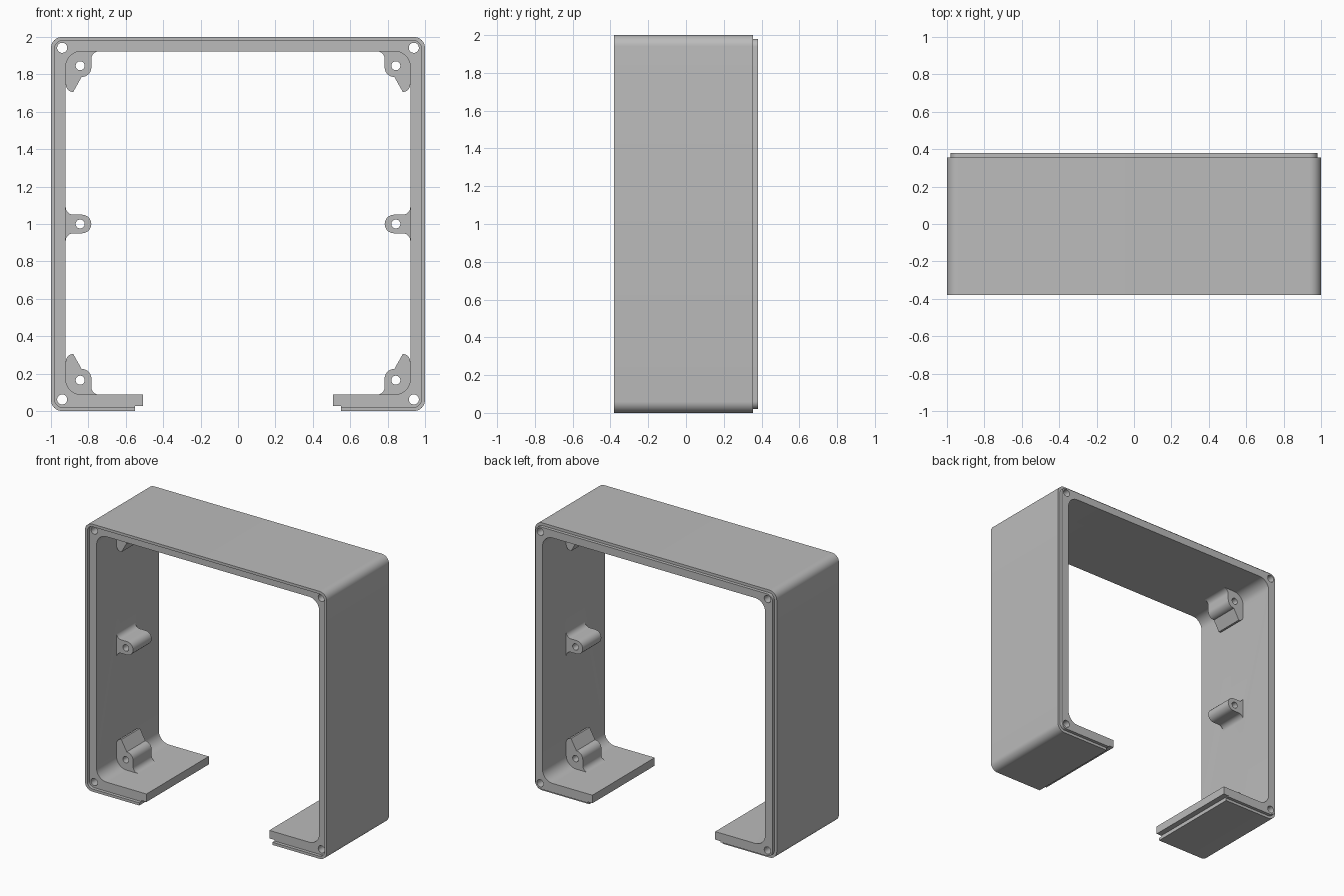
import bpy, bmesh
from math import sin, cos, radians, pi

cube = bpy.data.objects.get("Cube")
if cube:
    bpy.data.objects.remove(cube, do_unlink=True)

grey = bpy.data.materials.new("plain_grey")
grey.use_nodes = True
grey.diffuse_color = (0.5, 0.5, 0.5, 1)
grey.node_tree.nodes["Principled BSDF"].inputs["Base Color"].default_value = (0.5, 0.5, 0.5, 1)


def arc(cx, cz, r, a0, a1, n=10):
    angles = [radians(a0 + (a1 - a0) * i / n) for i in range(n + 1)]
    return [(cx + r * cos(a), cz + r * sin(a)) for a in angles]


def rounded_rect(x, z0, z1, r):
    return (arc(x - r, z1 - r, r, 0, 90) + arc(r - x, z1 - r, r, 90, 180)
            + arc(r - x, z0 + r, r, 180, 270) + arc(x - r, z0 + r, r, 270, 360))


def box(x, z0, z1):
    return [(-x, z0), (x, z0), (x, z1), (-x, z1)]


def circle(x, z, r, n=32):
    return [(x + r * cos(2 * pi * i / n), z + r * sin(2 * pi * i / n)) for i in range(n)]


def prism(name, profile, y0, y1):
    """Extrude an x-z profile along y."""
    bm = bmesh.new()
    face = bm.faces.new([bm.verts.new((x, y0, z)) for x, z in profile])
    ext = bmesh.ops.extrude_face_region(bm, geom=[face])["geom"]
    bmesh.ops.translate(bm, vec=(0, y1 - y0, 0),
                        verts=[v for v in ext if isinstance(v, bmesh.types.BMVert)])
    bmesh.ops.recalc_face_normals(bm, faces=bm.faces)
    mesh = bpy.data.meshes.new(name)
    bm.to_mesh(mesh)
    bm.free()
    mesh.materials.append(grey)
    obj = bpy.data.objects.new(name, mesh)
    bpy.context.collection.objects.link(obj)
    return obj


def combine(target, operation, profile, y0, y1):
    tool = prism("helper", profile, y0, y1)
    tool.hide_render = True
    mod = target.modifiers.new("combine", 'BOOLEAN')
    mod.operation = operation
    mod.solver = 'EXACT'
    mod.object = tool
    bpy.context.view_layer.objects.active = target
    bpy.ops.object.modifier_apply(modifier=mod.name)
    bpy.data.objects.remove(tool, do_unlink=True)


FRONT, BACK, STEP = -0.38, 0.38, 0.024
WALL, FLOOR, CEILING = 0.921, 0.088, 1.923

# Outer shell with a raised back lip and a matching front recess
frame = prism("enclosure_frame", rounded_rect(1, 0, 2, 0.06), FRONT, BACK - STEP)
lip = rounded_rect(0.98, 0.02, 1.98, 0.042)
combine(frame, 'UNION', lip, 0.2, BACK)
combine(frame, 'DIFFERENCE', lip, FRONT - 0.1, FRONT + STEP)

# Hollow inside, open bottom gap and stepped gap edges
combine(frame, 'DIFFERENCE', rounded_rect(WALL, FLOOR, CEILING, 0.083), -1, 1)
combine(frame, 'DIFFERENCE', box(0.508, -0.1, 0.3), -1, 1)
combine(frame, 'DIFFERENCE', box(0.55, -0.1, 0.028), -1, 1)

# Screw boss profiles: distance from the side wall, distance along it
middle_boss = ([(-0.02, -0.09)] + arc(0.04, -0.09, 0.04, 180, 90)
               + arc(0.087, 0, 0.05, -90, 90)
               + arc(0.04, 0.09, 0.04, 270, 180) + [(-0.02, 0.09)])
corner_boss = ([(-0.02, -0.02), (0.177, -0.02)] + arc(0.177, 0.04, 0.04, 270, 180)
               + arc(0.085, 0.085, 0.052, 0, 90)
               + arc(0.04, 0.177, 0.04, 90, 180) + [(-0.02, 0.177)])

for side in (-1, 1):
    for profile, base, up, hole in ((corner_boss, FLOOR, 1, 0.077),
                                    (middle_boss, 1, 1, 0),
                                    (corner_boss, CEILING, -1, 0.077)):
        placed = [(side * (WALL - u), base + up * v) for u, v in profile]
        combine(frame, 'UNION', placed, -0.12, 0.1)
        combine(frame, 'DIFFERENCE',
                circle(side * 0.844, base + up * hole, 0.024), -0.3, 0.3)
    # Long corner screw holes
    for z in (0.062, 1.942):
        combine(frame, 'DIFFERENCE', circle(side * 0.94, z, 0.027), -1, 1)

# Smooth rounded surfaces, sharp edges kept
bpy.ops.object.select_all(action='DESELECT')
frame.select_set(True)
bpy.context.view_layer.objects.active = frame
bpy.ops.object.shade_smooth_by_angle(angle=radians(30))
